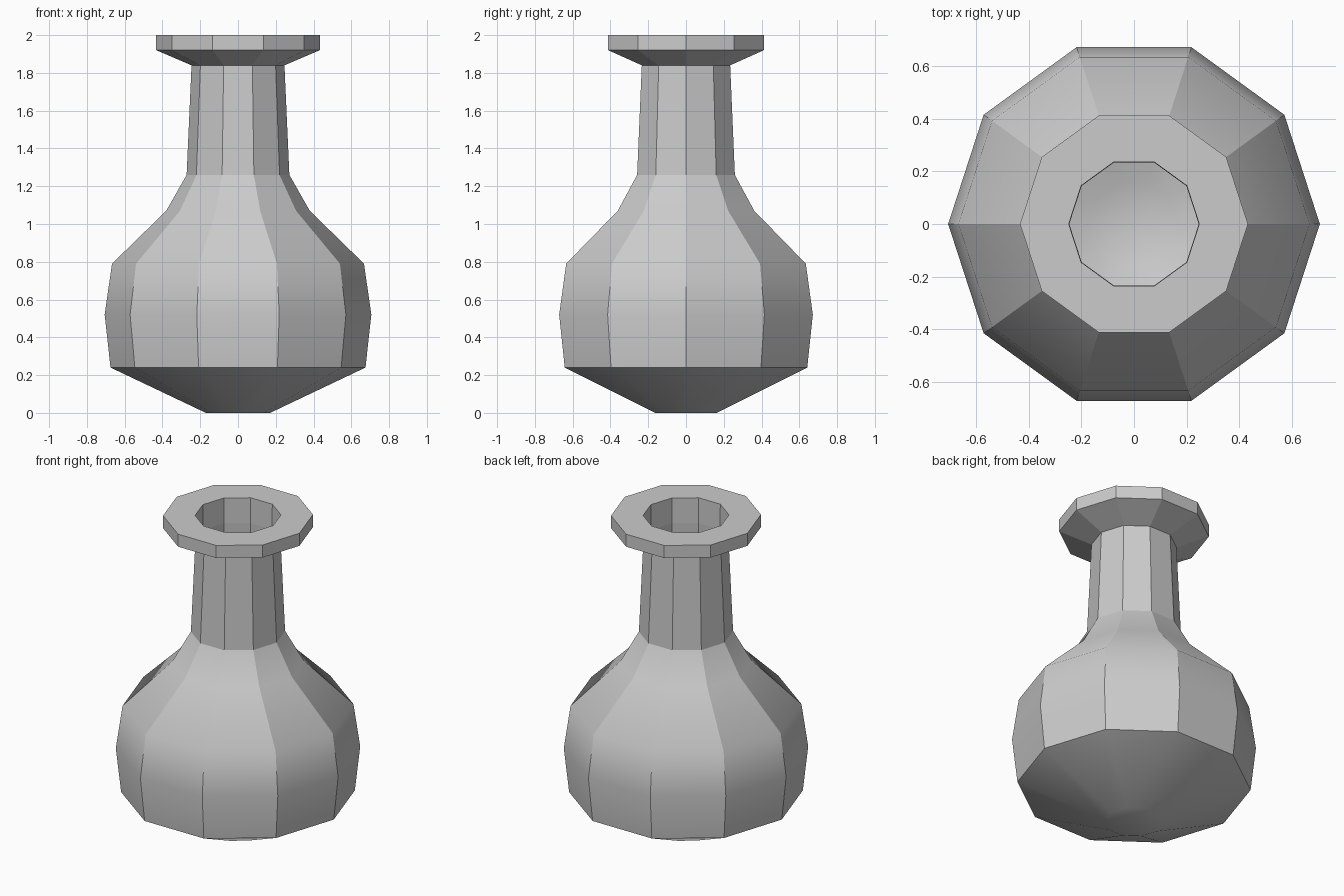
import bpy, bmesh
from math import cos, sin, tau

if "Cube" in bpy.data.objects:
    bpy.data.objects.remove(bpy.data.objects["Cube"])

SIDES = 10


def lathe(name, profile, closed=False, cap=False, sharp_rings=(), soft_below=-1):
    """Spin (radius, z) points into a ten-sided shell, bottom point first."""
    bm = bmesh.new()
    rings = [[bm.verts.new((r * cos(tau * j / SIDES), r * sin(tau * j / SIDES), z))
              for j in range(SIDES)] for r, z in profile]
    n = len(rings)
    for i in range(n if closed else n - 1):
        a, b = rings[i], rings[(i + 1) % n]
        for j in range(SIDES):
            k = (j + 1) % SIDES
            bm.faces.new((a[j], a[k], b[k], b[j]))
            # facet edges stay crisp except low on the underside
            bm.edges.get((a[j], b[j])).smooth = i < soft_below
    if cap:
        bm.faces.new(rings[0][::-1])
    for i in sharp_rings:
        for j in range(SIDES):
            bm.edges.get((rings[i][j], rings[i][(j + 1) % SIDES])).smooth = False
    for f in bm.faces:
        f.smooth = True
    mesh = bpy.data.meshes.new(name)
    bm.to_mesh(mesh)
    bm.free()
    obj = bpy.data.objects.new(name, mesh)
    bpy.context.collection.objects.link(obj)
    return obj


# Bulbous body, smooth underside and softly curved shoulder
lathe("vase_body", [(0.17, 0), (0.675, 0.24), (0.706, 0.52), (0.667, 0.79),
                    (0.38, 1.07), (0.272, 1.26)],
      cap=True, sharp_rings=[1], soft_below=1)

# Tapering open neck
lathe("vase_neck", [(0.272, 1.26), (0.246, 1.84)])

# Flared lip ring with a flat top
lathe("vase_lip", [(0.246, 1.84), (0.433, 1.92), (0.433, 2.0), (0.248, 2.0)],
      closed=True, sharp_rings=range(4))
